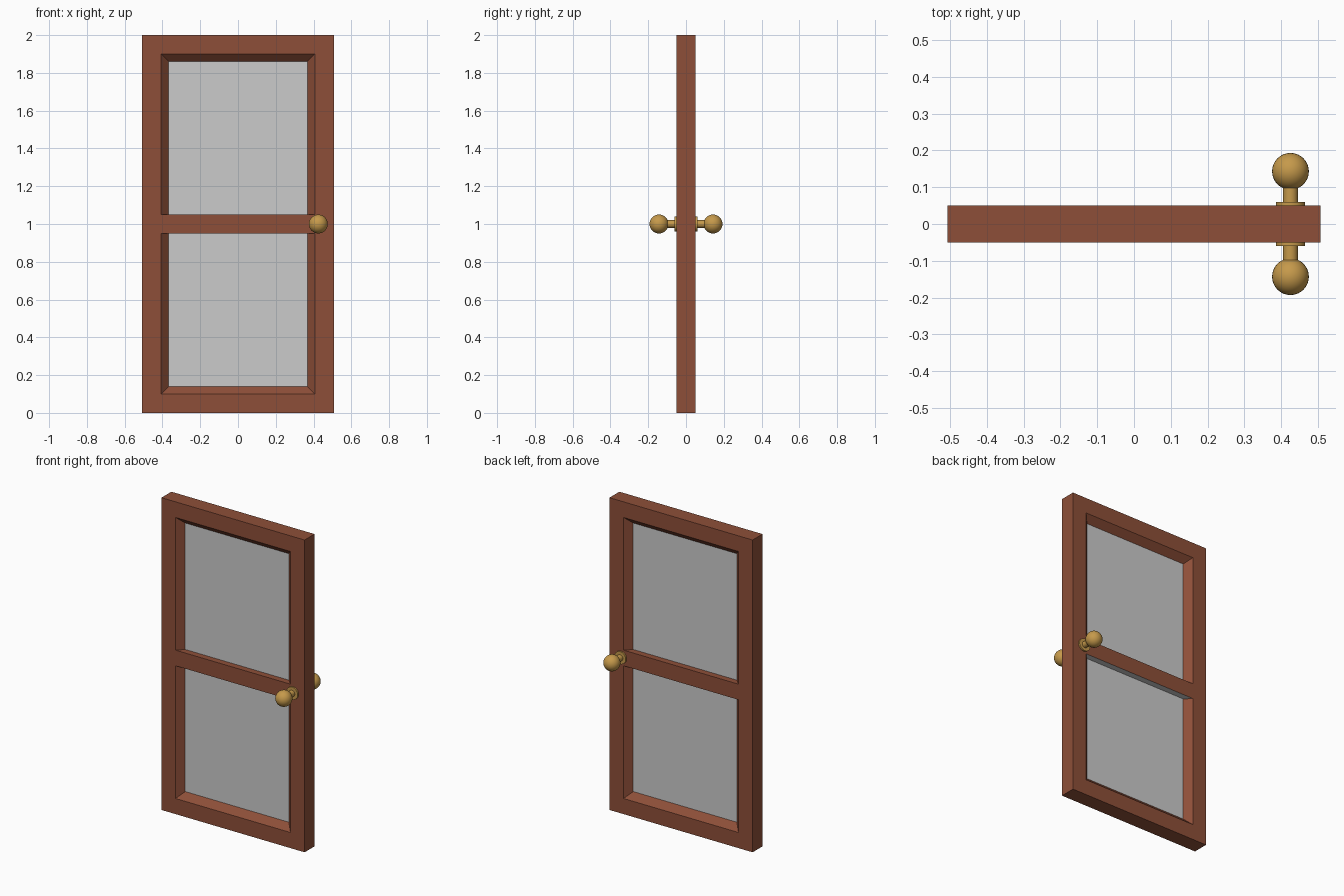
import bpy, bmesh, math
from mathutils import Matrix

if "Cube" in bpy.data.objects:
    bpy.data.objects.remove(bpy.data.objects["Cube"])

W, H, T = 0.507, 2.0, 0.05      # half width, height, half thickness
RIM, LIP, G = 0.1, 0.14, 0.01   # flat border, glass edge inset, half glass depth


def material(name, rgb):
    m = bpy.data.materials.new(name)
    m.diffuse_color = (*rgb, 1)
    m.use_nodes = True
    m.node_tree.nodes["Principled BSDF"].inputs["Base Color"].default_value = m.diffuse_color
    return m


wood = material("wood", (0.27, 0.078, 0.04))
glass = material("glass", (0.62, 0.65, 0.63))
brass = material("brass", (0.56, 0.32, 0.07))


def finish(name, bm, *mats):
    bmesh.ops.recalc_face_normals(bm, faces=bm.faces)
    me = bpy.data.meshes.new(name)
    bm.to_mesh(me)
    bm.free()
    ob = bpy.data.objects.new(name, me)
    for m in mats:
        me.materials.append(m)
    bpy.context.collection.objects.link(ob)
    return ob


def box(name, x, y, z0, z1, *mats):
    bm = bmesh.new()
    bmesh.ops.create_cube(bm, size=1, matrix=Matrix.Translation((0, 0, (z0 + z1) / 2))
                          @ Matrix.Diagonal((2 * x, 2 * y, z1 - z0, 1)))
    return finish(name, bm, *mats)


# Outer frame: a mitred ring with a chamfered inner edge on both faces
profile = [(0, -T), (0, T), (RIM, T), (LIP, G), (LIP, -G), (RIM, -T)]
bm = bmesh.new()
rings = [[bm.verts.new(p) for p in ((-W + i, y, i), (W - i, y, i),
                                    (W - i, y, H - i), (-W + i, y, H - i))]
         for i, y in profile]
for a, b in zip(rings, rings[1:] + rings[:1]):
    for k in range(4):
        n = (k + 1) % 4
        bm.faces.new((a[k], a[n], b[n], b[k]))
finish("door_frame", bm, wood)

# Middle rail, with its underside in the pane colour
rail = box("middle_rail", W - RIM, T, 0.95, 1.05, wood, glass)
for f in rail.data.polygons:
    if f.normal.z < -0.9:
        f.material_index = 1

# Panes
box("lower_pane", W - LIP, G, LIP, 0.95, glass)
box("upper_pane", W - LIP, G, 1.05, H - LIP, glass)

# Knobs on both sides: rosette, stem and ball
for side, label in ((-1, "front"), (1, "back")):
    for part, r, y0, y1 in (("rosette", 0.04, 0.05, 0.06), ("stem", 0.02, 0.055, 0.11)):
        bpy.ops.mesh.primitive_cylinder_add(
            vertices=32, radius=r, depth=y1 - y0, rotation=(math.pi / 2, 0, 0),
            location=(0.425, side * (y0 + y1) / 2, 1))
        ob = bpy.context.object
        ob.name = f"{label}_knob_{part}"
        ob.data.materials.append(brass)
        bpy.ops.object.shade_smooth_by_angle()
    bpy.ops.mesh.primitive_uv_sphere_add(segments=32, ring_count=16, radius=0.05,
                                         location=(0.425, side * 0.143, 1))
    ob = bpy.context.object
    ob.name = f"{label}_knob_ball"
    ob.data.materials.append(brass)
    bpy.ops.object.shade_smooth_by_angle()
